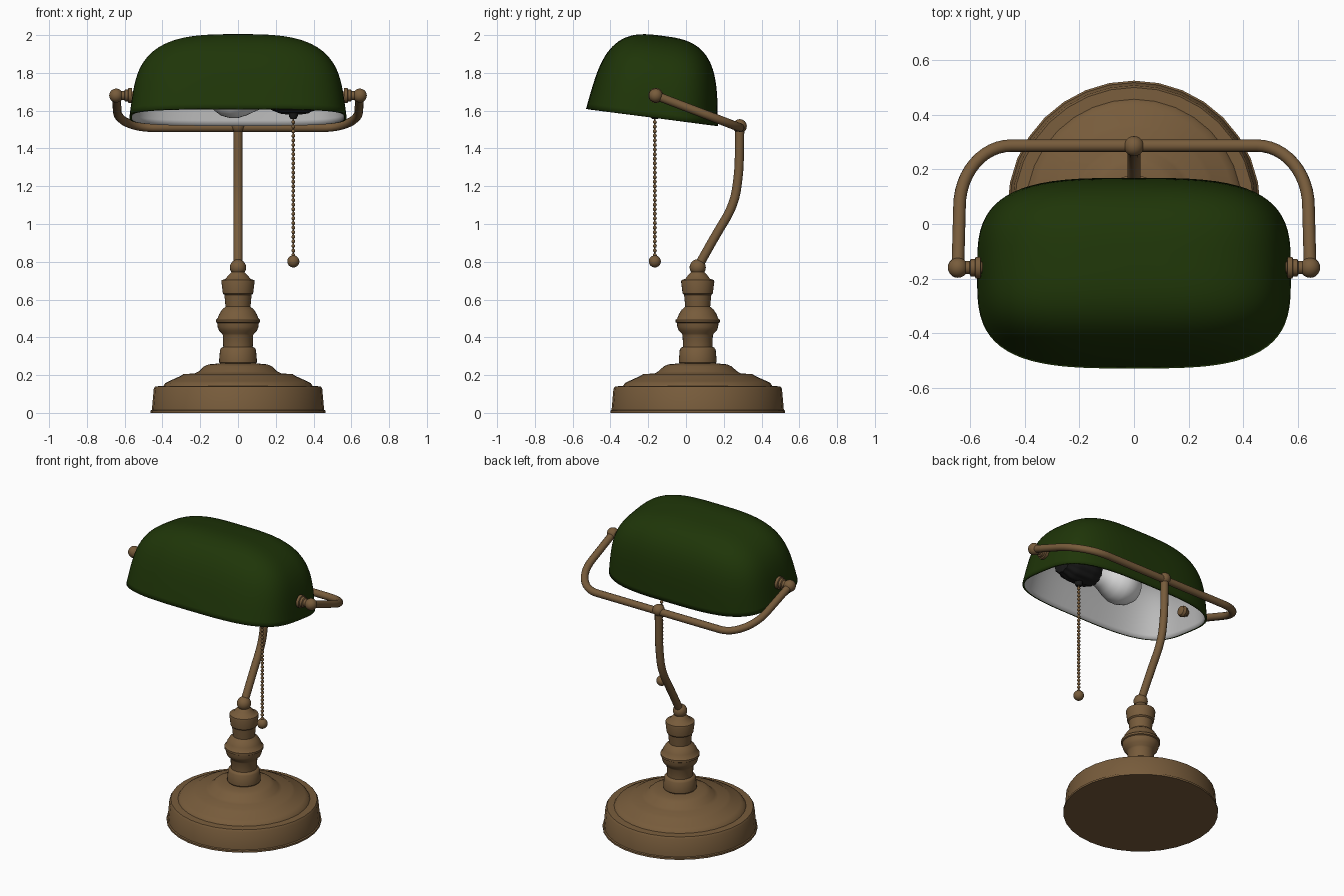
import bpy, bmesh, math
from mathutils import Matrix, Vector

cube = bpy.data.objects.get("Cube")
if cube:
    bpy.data.objects.remove(cube, do_unlink=True)


def material(name, rgb):
    m = bpy.data.materials.new(name)
    m.use_nodes = True
    m.diffuse_color = (*rgb, 1)
    m.node_tree.nodes["Principled BSDF"].inputs["Base Color"].default_value = (*rgb, 1)
    return m


BRONZE = material("bronze", (0.185, 0.106, 0.044))
GREEN = material("green glass", (0.0135, 0.036, 0.0025))
LINING = material("pale grey lining", (0.52, 0.52, 0.52))
WHITE = material("white bulb", (0.8, 0.8, 0.8))
BLACK = material("black plastic", (0.01, 0.01, 0.01))


def smooth(ob, angle):
    bpy.ops.object.select_all(action='DESELECT')
    ob.select_set(True)
    bpy.context.view_layer.objects.active = ob
    bpy.ops.object.shade_smooth_by_angle(angle=math.radians(angle))


def finish(bm, name, mats, angle=35):
    bmesh.ops.recalc_face_normals(bm, faces=bm.faces)
    me = bpy.data.meshes.new(name)
    bm.to_mesh(me)
    bm.free()
    ob = bpy.data.objects.new(name, me)
    bpy.context.collection.objects.link(ob)
    for m in mats:
        me.materials.append(m)
    smooth(ob, angle)
    return ob


def bridge(bm, rings):
    """Skin a stack of vertex rings."""
    n = len(rings[0])
    for a, b in zip(rings, rings[1:]):
        for i in range(n):
            j = (i + 1) % n
            bm.faces.new((a[i], a[j], b[j], b[i]))


def lathe(name, profile, loc, mat, axis='Z', side=1, steps=32, ribs=0.0):
    """Revolve (radius, height) pairs; axis X points along side * x."""
    bm = bmesh.new()
    rings = []
    for r, h in profile:
        ring = []
        for i in range(steps):
            a = math.tau * i / steps
            rr = r - (ribs if i % 4 > 1 else 0)
            p = (rr * math.cos(a), rr * math.sin(a), h)
            if axis == 'X':
                p = (side * h, p[0], p[1])
            ring.append(bm.verts.new(Vector(p) + Vector(loc)))
        rings.append(ring)
    bridge(bm, rings)
    bm.faces.new(rings[0])
    bm.faces.new(rings[-1])
    return finish(bm, name, [mat])


def ball(name, loc, r):
    bm = bmesh.new()
    bmesh.ops.create_uvsphere(bm, u_segments=20, v_segments=12, radius=r,
                              matrix=Matrix.Translation(loc))
    return finish(bm, name, [BRONZE], 60)


def tube(name, pts, r, kind='POLY'):
    cu = bpy.data.curves.new(name, 'CURVE')
    cu.dimensions = '3D'
    cu.bevel_depth = r
    cu.bevel_resolution = 4
    cu.use_fill_caps = True
    sp = cu.splines.new(kind)
    sp.points.add(len(pts) - 1)
    for p, co in zip(sp.points, pts):
        p.co = (*co, 1)
    if kind == 'NURBS':
        sp.order_u = 3
        sp.use_endpoint_u = True
        sp.resolution_u = 8
    cu.materials.append(BRONZE)
    ob = bpy.data.objects.new(name, cu)
    bpy.context.collection.objects.link(ob)
    bpy.ops.object.select_all(action='DESELECT')
    ob.select_set(True)
    bpy.context.view_layer.objects.active = ob
    bpy.ops.object.convert(target='MESH')
    smooth(bpy.context.object, 50)


# Base and turned column
CY = 0.062
lathe("base", [(0.463, 0), (0.463, 0.012), (0.456, 0.016), (0.446, 0.128),
               (0.438, 0.14), (0.395, 0.143), (0.385, 0.158), (0.365, 0.168),
               (0.305, 0.195), (0.29, 0.205), (0.228, 0.209), (0.208, 0.22),
               (0.18, 0.246), (0.155, 0.257), (0.1, 0.262)], (0, CY, 0), BRONZE)
lathe("column", [(0.09, 0.255), (0.1, 0.268), (0.1, 0.28), (0.095, 0.335),
                 (0.088, 0.345), (0.078, 0.35), (0.08, 0.41), (0.085, 0.42),
                 (0.101, 0.436), (0.108, 0.455), (0.11, 0.476), (0.117, 0.48),
                 (0.117, 0.493), (0.108, 0.5), (0.1, 0.522), (0.085, 0.546),
                 (0.066, 0.562), (0.072, 0.625), (0.08, 0.632), (0.088, 0.695),
                 (0.086, 0.703), (0.065, 0.71), (0.05, 0.73), (0.035, 0.745)],
      (0, CY, 0), BRONZE)
ball("column_ball", (0, CY, 0.77), 0.043)

# Bent post and the yoke that carries the shade
tube("post", [(0, CY, 0.77), (0, 0.15, 0.93), (0, 0.255, 1.1), (0, 0.28, 1.27),
              (0, 0.283, 1.38), (0, 0.285, 1.52)], 0.024, 'NURBS')
ball("yoke_joint", (0, 0.285, 1.518), 0.037)


def yoke_point(x, s):
    return (x, 0.287 - 0.447 * s, 1.51 + 0.17 * s)


half = [(0.45 + 0.189 * math.sin(a), 0.5 * (1 - math.cos(a)))
        for a in (math.pi / 2 * i / 12 for i in range(13))] + [(0.645, 1)]
tube("yoke", [yoke_point(-x, s) for x, s in reversed(half)]
     + [yoke_point(x, s) for x, s in half], 0.023)

PY, PZ = -0.16, 1.68
for side, word in ((1, "left"), (-1, "right")):
    ball(word + "_yoke_ball", (side * 0.645, PY, PZ), 0.037)
    lathe(word + "_shade_pivot",
          [(0.015, 0.492), (0.03, 0.498), (0.036, 0.515), (0.03, 0.532),
           (0.022, 0.54), (0.022, 0.56), (0.04, 0.562), (0.04, 0.58),
           (0.032, 0.583), (0.032, 0.598), (0.024, 0.602), (0.024, 0.64)],
          (0, PY, PZ), BRONZE, 'X', side, 20)

# Glass shade: tapering superelliptic rings closing at the crown
RX, RY, H, N, LEVELS = 0.575, 0.352, 0.435, 72, 24


def spow(v, e):
    return math.copysign(abs(v) ** e, v)


bm = bmesh.new()
rings = []
for k in range(LEVELS):
    t = math.sin(math.pi / 2 * k / LEVELS)
    dome = (1 - t ** 4) ** 0.33
    rx = RX * (1 - 0.1 * t) * dome
    ry = RY * (1 - 0.18 * t) * dome
    rings.append([bm.verts.new((rx * spow(math.cos(a), 0.6),
                                ry * spow(math.sin(a), 0.6), H * t))
                  for a in (math.tau * i / N for i in range(N))])
bridge(bm, rings)
top = bm.verts.new((0, 0, H))
for i in range(N):
    bm.faces.new((rings[-1][i], rings[-1][(i + 1) % N], top))
shade = finish(bm, "shade", [GREEN, LINING], 50)
shade.location = (0, -0.18, 1.565)
shade.rotation_euler.x = math.radians(-7.4)
shell = shade.modifiers.new("thickness", 'SOLIDIFY')
shell.thickness = 0.013
shell.offset = -1
shell.material_offset = 1
shell.material_offset_rim = 0

# Bulb and ribbed socket lying along the shade
lathe("socket", [(0.045, 0.165), (0.076, 0.175), (0.086, 0.2), (0.096, 0.225),
                 (0.099, 0.25), (0.099, 0.34), (0.095, 0.37), (0.084, 0.39),
                 (0.076, 0.425), (0.04, 0.435)],
      (0, PY, PZ), BLACK, 'X', 1, 48, 0.005)
lathe("socket_stem", [(0.025, 0.42), (0.025, 0.55)], (0, PY, PZ), BRONZE, 'X', 1, 16)
lathe("bulb", [(0.004, -0.155), (0.04, -0.149), (0.078, -0.128), (0.106, -0.09),
               (0.12, -0.04), (0.119, 0.0), (0.105, 0.045), (0.084, 0.09),
               (0.068, 0.13), (0.06, 0.18)], (0, PY, PZ), WHITE, 'X', 1, 32)
lathe("chain_guide", [(0.016, 1.557), (0.024, 1.572), (0.024, 1.62)],
      (0.293, -0.165, 0), BLACK, steps=16)

# Beaded pull chain on a thin cord
bm = bmesh.new()
for i in range(31):
    bmesh.ops.create_uvsphere(bm, u_segments=10, v_segments=6, radius=0.0105,
                              matrix=Matrix.Translation((0.293, -0.165, 0.835 + 0.0243 * i)))
finish(bm, "pull_chain", [BRONZE], 80)
tube("chain_cord", [(0.293, -0.165, 0.81), (0.293, -0.165, 1.57)], 0.004)
ball("chain_pull", (0.293, -0.165, 0.802), 0.032)
